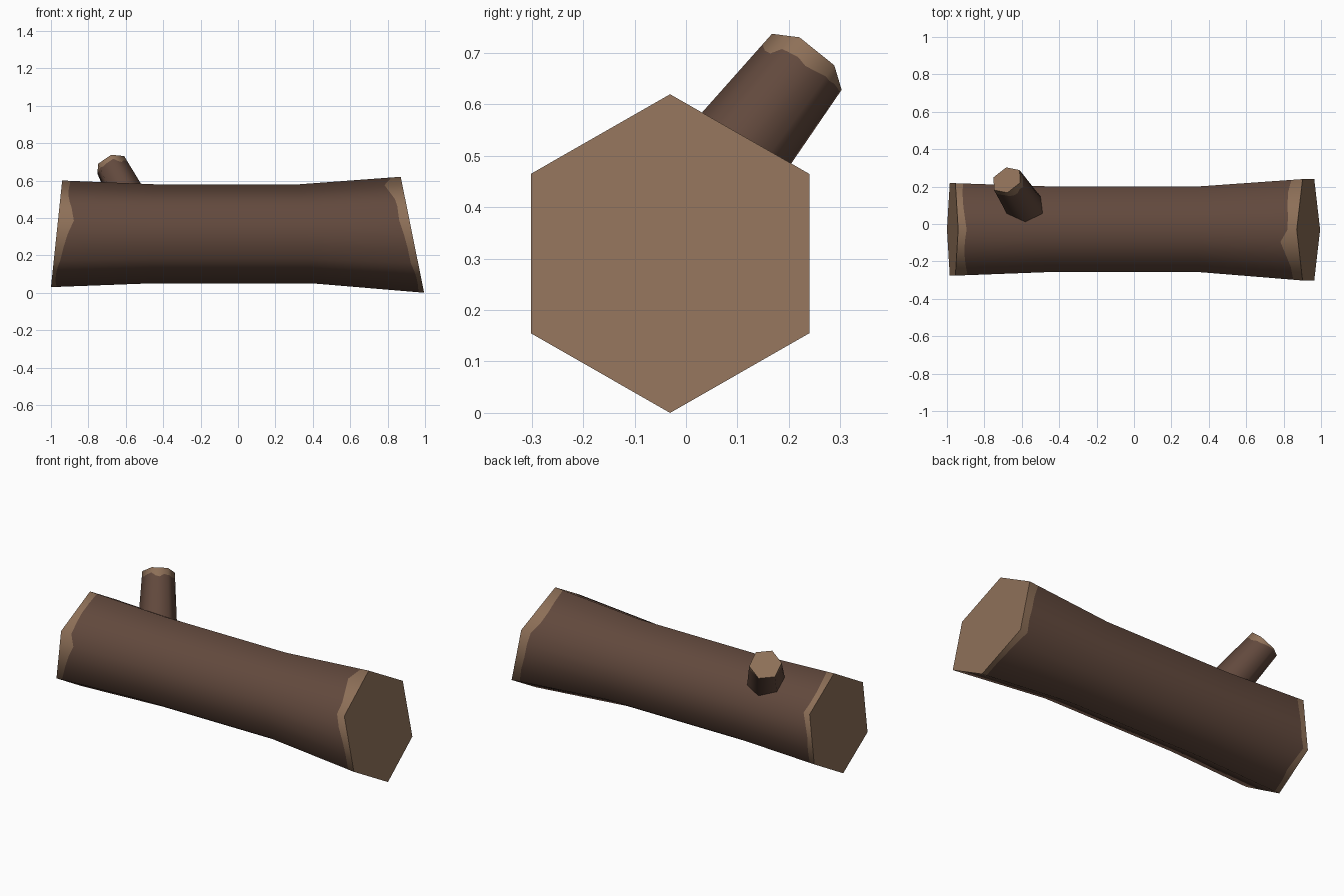
import bpy
import math
from mathutils import Vector, Matrix

if "Cube" in bpy.data.objects:
    bpy.data.objects.remove(bpy.data.objects["Cube"])

K = 4  # subdivisions of each of the six sides, for the ragged bark edge


def srgb(r, g, b):
    f = lambda c: ((c / 255 + 0.055) / 1.055) ** 2.4 if c > 10 else c / 255 / 12.92
    return (f(r), f(g), f(b), 1)


def material(name, col):
    m = bpy.data.materials.new(name)
    m.diffuse_color = col
    m.use_nodes = True
    m.node_tree.nodes["Principled BSDF"].inputs["Base Color"].default_value = m.diffuse_color
    return m


bark = material("bark brown", srgb(98, 73, 61))
wood = material("cut wood tan", srgb(142, 112, 88))


def subdivide(corners):
    return [corners[i].lerp(corners[(i + 1) % 6], j / K) for i in range(6) for j in range(K)]


def hex_tube(name, rings, start_band=None, end_band=None):
    """Six-sided tube through rings of corners, with ragged bare-wood bands at the cut ends."""
    def center(r):
        return sum(r, Vector()) / 6
    axis = (center(rings[-1]) - center(rings[0])).normalized()
    loops, norms = [], []
    for r in rings:
        c = center(r)
        radial = [((p - c) - (p - c).dot(axis) * axis).normalized() for p in r]
        loops.append(subdivide(r))
        norms.append([n.normalized() for n in subdivide(radial)])

    def band(a, b, widths):
        return [p + (q - p).normalized() * w for p, q, w in zip(a, b, widths)]
    if end_band:
        loops.insert(-1, band(loops[-1], loops[-2], end_band))
        norms.append(norms[-1])
    if start_band:
        loops.insert(1, band(loops[0], loops[1], start_band))
        norms.insert(0, norms[0])

    n = 6 * K
    verts = [p for l in loops for p in l]
    vnorm = [p for l in norms for p in l]
    faces, mats = [], []
    last = len(loops) - 2
    for s in range(last + 1):
        bare = (s == 0 and start_band) or (s == last and end_band)
        for i in range(n):
            j = (i + 1) % n
            faces.append((s * n + i, s * n + j, (s + 1) * n + j, (s + 1) * n + i))
            mats.append(1 if bare else 0)
    sides = len(faces)
    # flat cut ends
    if start_band:
        faces.append(tuple(reversed(range(n))))
        mats.append(1)
    if end_band:
        faces.append(tuple(range((last + 1) * n, (last + 2) * n)))
        mats.append(1)

    me = bpy.data.meshes.new(name)
    me.from_pydata(verts, [], faces)
    me.materials.append(bark)
    me.materials.append(wood)
    me.update()
    split = []
    for p in me.polygons:
        p.material_index = mats[p.index]
        p.use_smooth = p.index < sides
        for v in p.vertices:
            split.append(vnorm[v] if p.index < sides else p.normal.copy())
    me.normals_split_custom_set(split)
    ob = bpy.data.objects.new(name, me)
    bpy.context.collection.objects.link(ob)
    return ob


# log: stations as (x at top, x at bottom, z bottom, z top, half width)
def log_ring(xt, xb, z0, z1, hw, yc):
    out = []
    for i in range(6):
        a = math.radians(60 * i)
        t = (1 + math.cos(a)) / 2
        out.append(Vector((xb + (xt - xb) * t, yc - hw * math.sin(a) / math.sin(math.pi / 3),
                           z0 + (z1 - z0) * t)))
    return out


stations = [
    (-0.94, -1.0, 0.03, 0.60, 0.247, -0.029),
    (-0.45, -0.47, 0.05, 0.58, 0.229, -0.028),
    (0.33, 0.40, 0.05, 0.58, 0.229, -0.028),
    (0.87, 0.995, 0.00, 0.62, 0.271, -0.031),
]
left_band = [.045, .04, .04, .05, .065, .085, .06, .045, .035, .025, .02, .02,
             .03, .03, .04, .035, .03, .035, .03, .035, .04, .035, .035, .04]
right_band = [.05, .095, .075, .055, .05, .055, .045, .04, .04, .03, .025, .025,
              .03, .03, .035, .04, .05, .045, .05, .05, .06, .07, .065, .055]
hex_tube("log", [log_ring(*s) for s in stations], left_band, right_band)

# branch stub: leans back and left out of the log
axis = Vector((-0.375, 0.57, 0.73)).normalized()
tip = Vector((-0.68, 0.235, 0.683))
u = Vector((0.075, -0.015, 0.05))
u = (u - u.dot(axis) * axis).normalized()


def stub_ring(c, r):
    return [c + r * (Matrix.Rotation(math.radians(60 * i), 3, axis) @ u) for i in range(6)]


tip_band = [.04, .035, .04, .035, .03, .025, .015, .01, .006, .006, .006, .006,
            .006, .01, .02, .025, .03, .035, .03, .03, .03, .045, .05, .035]
hex_tube("branch_stub", [stub_ring(tip - axis * 0.34, 0.107), stub_ring(tip, 0.087)],
         None, tip_band)
